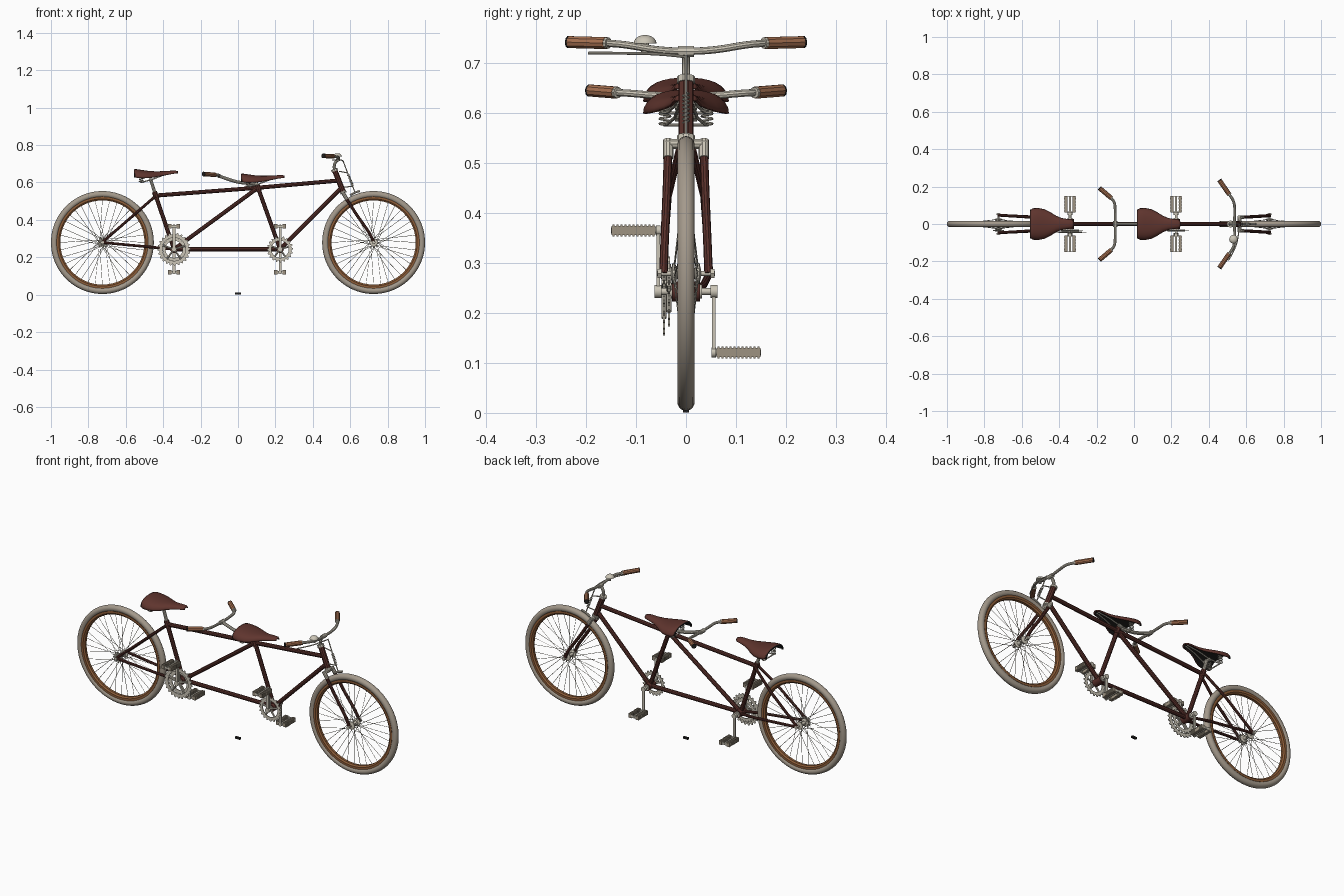
import bpy, bmesh, math
from mathutils import Vector

if "Cube" in bpy.data.objects:
    bpy.data.objects.remove(bpy.data.objects["Cube"])


def material(name, rgb):
    m = bpy.data.materials.new(name)
    m.diffuse_color = (*rgb, 1)
    m.use_nodes = True
    m.node_tree.nodes["Principled BSDF"].inputs["Base Color"].default_value = m.diffuse_color
    return m


RED = material("dark red paint", (0.100, 0.030, 0.024))
LEATHER = material("saddle leather", (0.115, 0.035, 0.027))
METAL = material("pale metal", (0.60, 0.56, 0.47))
TYRE = material("grey tyre", (0.37, 0.32, 0.26))
RIM = material("brown rim", (0.27, 0.11, 0.04))
GRIP = material("tan grip", (0.40, 0.17, 0.085))
RUBBER = material("pedal rubber", (0.34, 0.29, 0.22))
DARK = material("near black", (0.015, 0.014, 0.013))


def finish(name, bm, mat):
    bmesh.ops.recalc_face_normals(bm, faces=bm.faces[:])
    me = bpy.data.meshes.new(name)
    bm.to_mesh(me)
    bm.free()
    return add(name, me, mat)


def add(name, me, mat):
    me.shade_smooth()
    me.set_sharp_from_angle(angle=0.6)
    me.materials.clear()
    me.materials.append(mat)
    ob = bpy.data.objects.new(name, me)
    bpy.context.collection.objects.link(ob)
    return ob


def tubes(name, paths, r, mat, smooth=False, res=3):
    """Round tubes along one or more paths, straight or curved."""
    cu = bpy.data.curves.new(name, 'CURVE')
    cu.dimensions = '3D'
    cu.bevel_depth, cu.bevel_resolution, cu.use_fill_caps = r, res, True
    for pts in paths:
        sp = cu.splines.new('NURBS' if smooth else 'POLY')
        sp.points.add(len(pts) - 1)
        for p, q in zip(sp.points, pts):
            p.co = (*q, 1)
        if smooth:
            sp.order_u, sp.use_endpoint_u, sp.resolution_u = 3, True, 6
    tmp = bpy.data.objects.new(name, cu)
    bpy.context.collection.objects.link(tmp)
    dg = bpy.context.evaluated_depsgraph_get()
    me = bpy.data.meshes.new_from_object(tmp.evaluated_get(dg))
    bpy.data.objects.remove(tmp)
    return add(name, me, mat)


def mirrored(pts):
    return [pts, [(x, -y, z) for x, y, z in pts]]


def lathe(name, profile, c, mat, n=64, closed=False):
    """Spin (radius, y) points round the y axis through c."""
    bm = bmesh.new()
    rings = [[bm.verts.new((c[0] + r * math.cos(a), c[1] + y, c[2] + r * math.sin(a)))
              for a in (2 * math.pi * i / n for i in range(n))] for r, y in profile]
    pairs = list(zip(rings, rings[1:])) + ([(rings[-1], rings[0])] if closed else [])
    for p, q in pairs:
        for i in range(n):
            j = (i + 1) % n
            bm.faces.new((p[i], p[j], q[j], q[i]))
    if not closed:
        bm.faces.new(rings[0])
        bm.faces.new(rings[-1])
    return finish(name, bm, mat)


def rod_y(name, c, half, r, mat, n=20):
    return lathe(name, [(r, -half), (r, half)], c, mat, n)


def boxes(name, specs, mat):
    bm = bmesh.new()
    for c, s in specs:
        vs = bmesh.ops.create_cube(bm, size=1)['verts']
        for v in vs:
            v.co = Vector(c) + Vector([a * b for a, b in zip(v.co, s)])
    return finish(name, bm, mat)


def gear(name, c, r, teeth, width, mat):
    """Toothed ring with five arms."""
    bm = bmesh.new()
    n = teeth * 4
    loops = []
    for y in (-0.002, 0.002):
        for inner in (False, True):
            ring = []
            for i in range(n):
                a = 2 * math.pi * i / n
                rr = r - width if inner else (r if i % 4 < 2 else r - 0.009)
                ring.append(bm.verts.new((c[0] + rr * math.cos(a), c[1] + y, c[2] + rr * math.sin(a))))
            loops.append(ring)
    o0, i0, o1, i1 = loops
    for p, q in ((o0, i0), (o1, i1), (o0, o1), (i0, i1)):
        for i in range(n):
            j = (i + 1) % n
            bm.faces.new((p[i], p[j], q[j], q[i]))
    finish(name, bm, mat)
    arms = []
    for k in range(5):
        a = 2 * math.pi * k / 5 + 0.3
        arms.append([(c[0] + s * math.cos(a), c[1], c[2] + s * math.sin(a)) for s in (0.008, r - width + 0.003)])
    tubes(name + "_arms", arms, 0.005, mat)


# Wheels
for label, cx in (("rear", -0.725), ("front", 0.725)):
    c = (cx, 0, 0.279)
    circle = [2 * math.pi * i / 14 for i in range(14)]
    lathe(label + "_tyre", [(0.2575 + 0.0175 * math.cos(a), 0.0175 * math.sin(a)) for a in circle],
          c, TYRE, 80, True)
    lathe(label + "_rim", [(0.245, -0.013), (0.233, -0.013), (0.225, -0.007), (0.225, 0.007),
                           (0.233, 0.013), (0.245, 0.013)], c, RIM, 80, True)
    spokes = []
    for i in range(36):
        a = 2 * math.pi * i / 36
        side = 0.024 if i % 2 else -0.024
        b = a + (0.9 if i % 4 < 2 else -0.9)
        spokes.append([(cx + 0.018 * math.cos(b), side, 0.279 + 0.018 * math.sin(b)),
                       (cx + 0.228 * math.cos(a), 0, 0.279 + 0.228 * math.sin(a))])
    tubes(label + "_spokes", spokes, 0.0012, METAL, res=0)
    lathe(label + "_hub", [(0.008, -0.03), (0.021, -0.027), (0.021, -0.022), (0.011, -0.018),
                           (0.011, 0.018), (0.021, 0.022), (0.021, 0.027), (0.008, 0.03)], c, METAL, 24)
    rod_y(label + "_axle", c, 0.058, 0.005, METAL, 12)
    for s in (-1, 1):
        rod_y(label + "_axle_nut", (cx, s * 0.053, 0.279), 0.004, 0.010, METAL, 6)
gear("rear_cog", (-0.725, -0.035, 0.279), 0.03, 12, 0.014, METAL)

# Frame
lug, mid = (-0.44, 0, 0.53), (0.107, 0, 0.572)
bb_r, bb_f = (-0.342, 0, 0.243), (0.225, 0, 0.243)
head_t, head_b = (0.517, 0, 0.665), (0.562, 0, 0.55)
tubes("main_frame", [[lug, mid], [mid, (0.535, 0, 0.61)], [lug, bb_r], [mid, bb_r], [mid, bb_f],
                     [bb_r, bb_f], [bb_f, (0.553, 0, 0.572)]], 0.0115, RED)
tubes("head_tube", [[head_t, head_b]], 0.0155, RED)
tubes("seat_lugs", [[(-0.447, 0, 0.55), (-0.434, 0, 0.512)], [(0.101, 0, 0.59), (0.113, 0, 0.552)]], 0.0145, RED)
tubes("seat_stays", mirrored([(-0.44, 0.013, 0.528), (-0.55, 0.036, 0.432), (-0.725, 0.047, 0.281)]), 0.0075, RED)
tubes("chain_stays", mirrored([(-0.345, 0.016, 0.243), (-0.46, 0.034, 0.254), (-0.725, 0.047, 0.279)]), 0.0075, RED)
tubes("head_rings", [[(0.514, 0, 0.672), (0.5185, 0, 0.66)], [(0.5605, 0, 0.554), (0.565, 0, 0.542)]], 0.0185, METAL)

# Fork
tubes("fork_blades", mirrored([(0.568, 0.036, 0.53), (0.600, 0.037, 0.482), (0.632, 0.039, 0.43), (0.682, 0.042, 0.36),
                               (0.712, 0.044, 0.315), (0.726, 0.045, 0.279)]), 0.0085, RED, smooth=True)
tubes("fork_crown", [[(0.565, -0.04, 0.538), (0.565, 0.04, 0.538)]]
      + mirrored([(0.561, 0.036, 0.545), (0.582, 0.036, 0.51)]), 0.0105, METAL)

# Bottom brackets, chainrings, cranks and pedals
for label, cx in (("rear", -0.342), ("front", 0.225)):
    z0 = 0.243
    rod_y(label + "_bracket", (cx, 0, z0), 0.028, 0.020, RED)
    rod_y(label + "_bracket_cups", (cx, 0, z0), 0.032, 0.014, METAL)
    rod_y(label + "_crank_axle", (cx, 0, z0), 0.06, 0.007, METAL, 12)
    gear(label + "_timing_ring", (cx, -0.034, z0), 0.07, 20, 0.024, METAL)
    if label == "rear":
        gear("drive_ring", (cx, -0.044, z0), 0.088, 24, 0.026, METAL)
    for s, side in ((-1, "near"), (1, "far")):
        tag = label + "_" + side
        y, pz = s * 0.056, z0 - s * 0.122
        rod_y(tag + "_crank_boss", (cx, y, z0), 0.007, 0.013, METAL)
        rod_y(tag + "_crank_eye", (cx, y, pz), 0.0045, 0.010, METAL, 16)
        boxes(tag + "_crank_arm", [((cx, y, (z0 + pz) / 2), (0.014, 0.007, 0.122))], METAL)
        rod_y(tag + "_pedal_spindle", (cx, s * 0.103, pz), 0.047, 0.006, METAL, 12)
        boxes(tag + "_pedal_plates", [((cx, s * yy, pz), (0.05, 0.004, 0.014)) for yy in (0.064, 0.146)], METAL)
        # Ribbed rubber blocks
        specs = []
        for dx in (-0.022, 0.022):
            specs.append(((cx + dx, s * 0.105, pz), (0.015, 0.088, 0.018)))
            specs += [((cx + dx, s * (0.065 + 0.008 * k), pz), (0.019, 0.004, 0.024)) for k in range(11)]
        boxes(tag + "_pedal_rubbers", specs, RUBBER)

# Saddles: (distance from back, half width, crown height, side drop)
SHAPE = [(0, 0.076, 0.671, 0.040), (0.012, 0.084, 0.671, 0.046), (0.04, 0.086, 0.667, 0.044),
         (0.075, 0.079, 0.662, 0.038), (0.105, 0.064, 0.660, 0.033), (0.135, 0.045, 0.660, 0.027),
         (0.165, 0.032, 0.661, 0.022), (0.195, 0.027, 0.663, 0.018), (0.22, 0.023, 0.663, 0.015),
         (0.231, 0.013, 0.660, 0.012)]
for label, x0, dz in (("rear", -0.553, 0), ("front", 0.018, -0.024)):
    bm = bmesh.new()
    rows = []
    for dx, w, z, drop in SHAPE:
        rows.append([bm.verts.new((x0 + dx, w * math.sin(v * math.pi / 16) ,
                                   z + dz - drop * abs(v / 8) ** 2.2)) for v in range(-8, 9)])
    for p, q in zip(rows, rows[1:]):
        for i in range(16):
            bm.faces.new((p[i], q[i], q[i + 1], p[i + 1]))
    seat = finish(label + "_saddle", bm, LEATHER)
    if seat.data.polygons[60].normal.z < 0:
        seat.data.flip_normals()
    seat.data.materials.append(DARK)
    sol = seat.modifiers.new("thickness", 'SOLIDIFY')
    sol.thickness, sol.offset, sol.material_offset = 0.006, -1, 1
    # Rear edge strip, rails and coil springs
    back = [(x0 + 0.002, 0.074 * math.sin(v * math.pi / 16), 0.666 + dz - 0.040 * abs(v / 8) ** 2.2)
            for v in range(-8, 9)]
    tubes(label + "_saddle_rear_edge", [back], 0.005, DARK)
    zr = 0.618 + dz
    tubes(label + "_saddle_rails", mirrored([(x0 + 0.035, 0.04, zr - 0.018), (x0 + 0.09, 0.022, zr - 0.003),
                                             (x0 + 0.15, 0.014, zr + 0.02), (x0 + 0.215, 0.006, zr + 0.034)])
          + [[(x0 + 0.035, -0.045, zr - 0.018), (x0 + 0.035, 0.045, zr - 0.018)],
             [(x0 + 0.09, -0.024, zr - 0.003), (x0 + 0.09, 0.024, zr - 0.003)]], 0.0035, METAL)
    coil = [(x0 + 0.035 + 0.011 * math.cos(t * 0.6), 0.042 + 0.011 * math.sin(t * 0.6),
             zr - 0.018 + 0.05 * t / 52) for t in range(53)]
    tubes(label + "_saddle_springs", mirrored(coil), 0.0022, METAL, res=1)
tubes("seat_posts", [[lug, (-0.468, 0, 0.62)], [mid, (0.094, 0, 0.612)]], 0.009, METAL)
tubes("seat_clamps", [[(-0.468, -0.022, 0.615), (-0.468, 0.022, 0.615)],
                      [(0.098, -0.022, 0.592), (0.098, 0.022, 0.592)]], 0.009, METAL)


# Handlebars: half path from the middle to the grip end
def handlebar(label, half, grip_start):
    bar = [(x, -y, z) for x, y, z in half[:0:-1]] + half
    tubes(label + "_handlebar", [bar], 0.0075, METAL, smooth=True)
    a, b = Vector(grip_start), Vector(half[-1])
    d = (b - a).normalized()
    tubes(label + "_grips", mirrored([tuple(a), tuple(b)]), 0.0125, GRIP)
    tubes(label + "_grip_ends", mirrored([tuple(b), tuple(b + d * 0.004)]), 0.0128, DARK)
    tubes(label + "_grip_collars", mirrored([tuple(a - d * 0.006), tuple(a)]), 0.0115, METAL)


handlebar("front", [(0.535, 0, 0.723), (0.540, 0.06, 0.726), (0.536, 0.12, 0.737), (0.508, 0.160, 0.740),
                    (0.458, 0.232, 0.742)], (0.508, 0.160, 0.740))
handlebar("rear", [(-0.100, 0, 0.634), (-0.100, 0.06, 0.635), (-0.102, 0.115, 0.640), (-0.123, 0.140, 0.641),
                   (-0.182, 0.190, 0.645)], (-0.123, 0.140, 0.641))
tubes("front_stem", [[(0.517, 0, 0.665), (0.507, 0, 0.70), (0.535, 0, 0.723)]], 0.0085, METAL, smooth=True)
tubes("rear_stem", [[(0.098, 0, 0.592), (0.02, 0, 0.597), (-0.04, 0, 0.612), (-0.10, 0, 0.634)]], 0.009, METAL, smooth=True)
tubes("stem_clamps", [[(0.535, -0.016, 0.723), (0.535, 0.016, 0.723)],
                      [(-0.10, -0.016, 0.634), (-0.10, 0.016, 0.634)]], 0.0115, METAL)

# Bell
bm = bmesh.new()
bmesh.ops.create_uvsphere(bm, u_segments=20, v_segments=12, radius=0.023)
bmesh.ops.bisect_plane(bm, geom=bm.verts[:] + bm.edges[:] + bm.faces[:], plane_co=(0, 0, 0),
                       plane_no=(0, 0, -1), clear_outer=True)
bmesh.ops.holes_fill(bm, edges=bm.edges[:])
bmesh.ops.scale(bm, vec=(1, 1, 0.75), verts=bm.verts[:])
bmesh.ops.translate(bm, vec=(0.532, -0.082, 0.739), verts=bm.verts[:])
finish("bell", bm, METAL)
tubes("bell_post", [[(0.535, -0.082, 0.72), (0.532, -0.082, 0.742)]], 0.008, METAL)

# Front brake: lever, rods, spring and shoe
tubes("brake_lever", [[(0.505, -0.195, 0.72), (0.545, -0.13, 0.72), (0.562, -0.04, 0.718), (0.562, 0, 0.712)]],
      0.003, METAL, smooth=True)
tubes("brake_rods", [[(0.562, 0, 0.715), (0.625, 0, 0.548)], [(0.54, 0, 0.66), (0.582, 0, 0.652)],
                     [(0.568, 0, 0.575), (0.614, 0, 0.58)]], 0.003, METAL)
spring = [(0.590 + 0.024 * t / 70 + 0.007 * math.cos(t * 0.7), 0.007 * math.sin(t * 0.7), 0.641 - 0.061 * t / 70)
          for t in range(71)]
tubes("brake_spring", [spring], 0.0016, METAL, res=1)
tubes("brake_shoe", [[(0.600, 0, 0.532), (0.625, 0, 0.546), (0.652, 0, 0.555)]], 0.006, METAL)

# Small dark plate on the floor
boxes("floor_plate", [((0, 0, 0.006), (0.03, 0.012, 0.010))], DARK)
